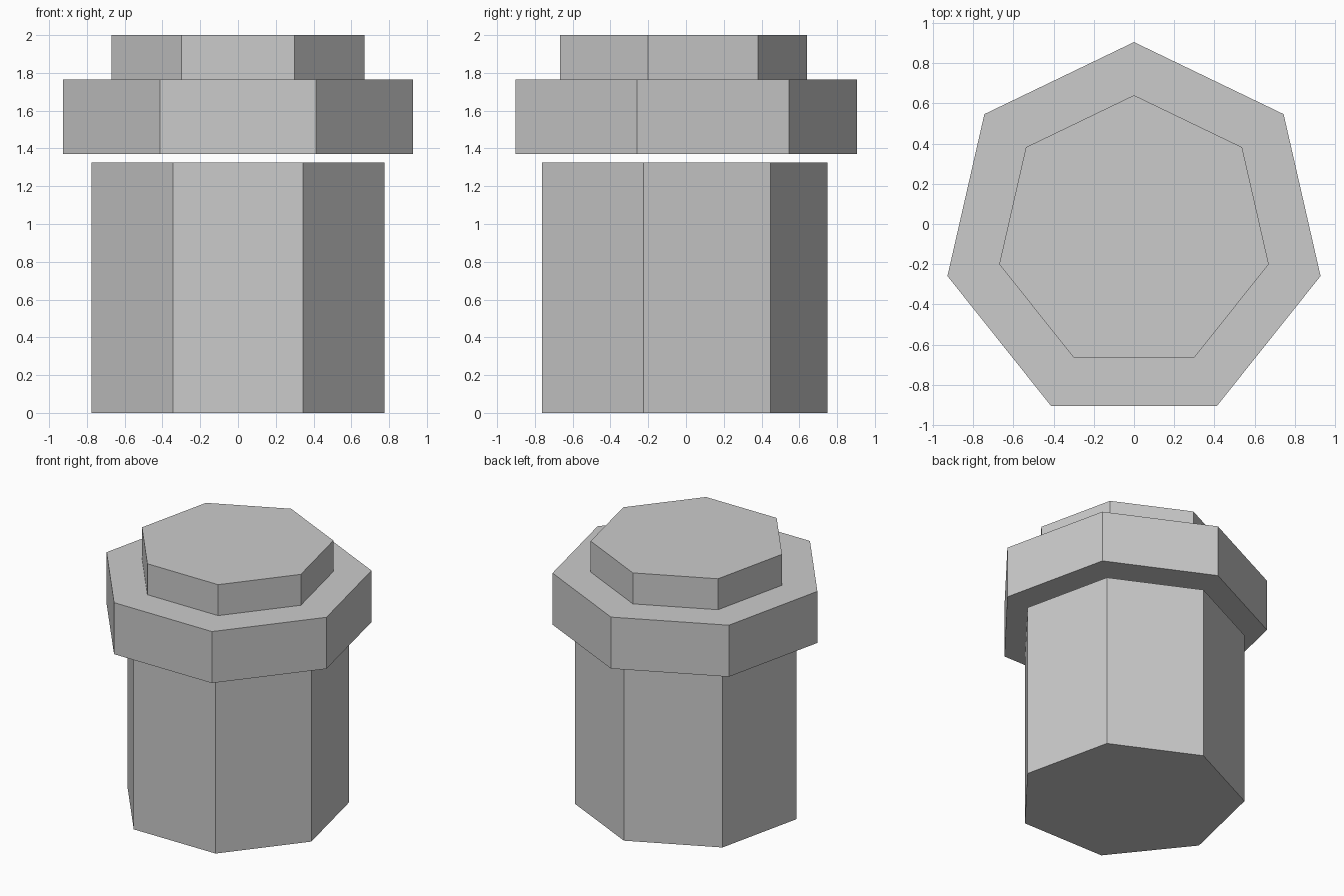
import bpy

if "Cube" in bpy.data.objects:
    bpy.data.objects.remove(bpy.data.objects["Cube"])

SIDES = 7
AXIS_Y = -0.047  # offset that centres the heptagon's bounds on y = 0


def prism(name, radius, z_low, z_high):
    """Seven-sided prism with one corner pointing to +y."""
    bpy.ops.mesh.primitive_cylinder_add(
        vertices=SIDES, radius=radius, depth=z_high - z_low,
        location=(0, AXIS_Y, (z_low + z_high) / 2))
    bpy.context.object.name = name


# Main body, floating collar above a narrow gap, and top cap
prism("body", 0.795, 0.0, 1.326)
prism("collar", 0.951, 1.371, 1.764)
prism("cap", 0.687, 1.764, 2.0)
